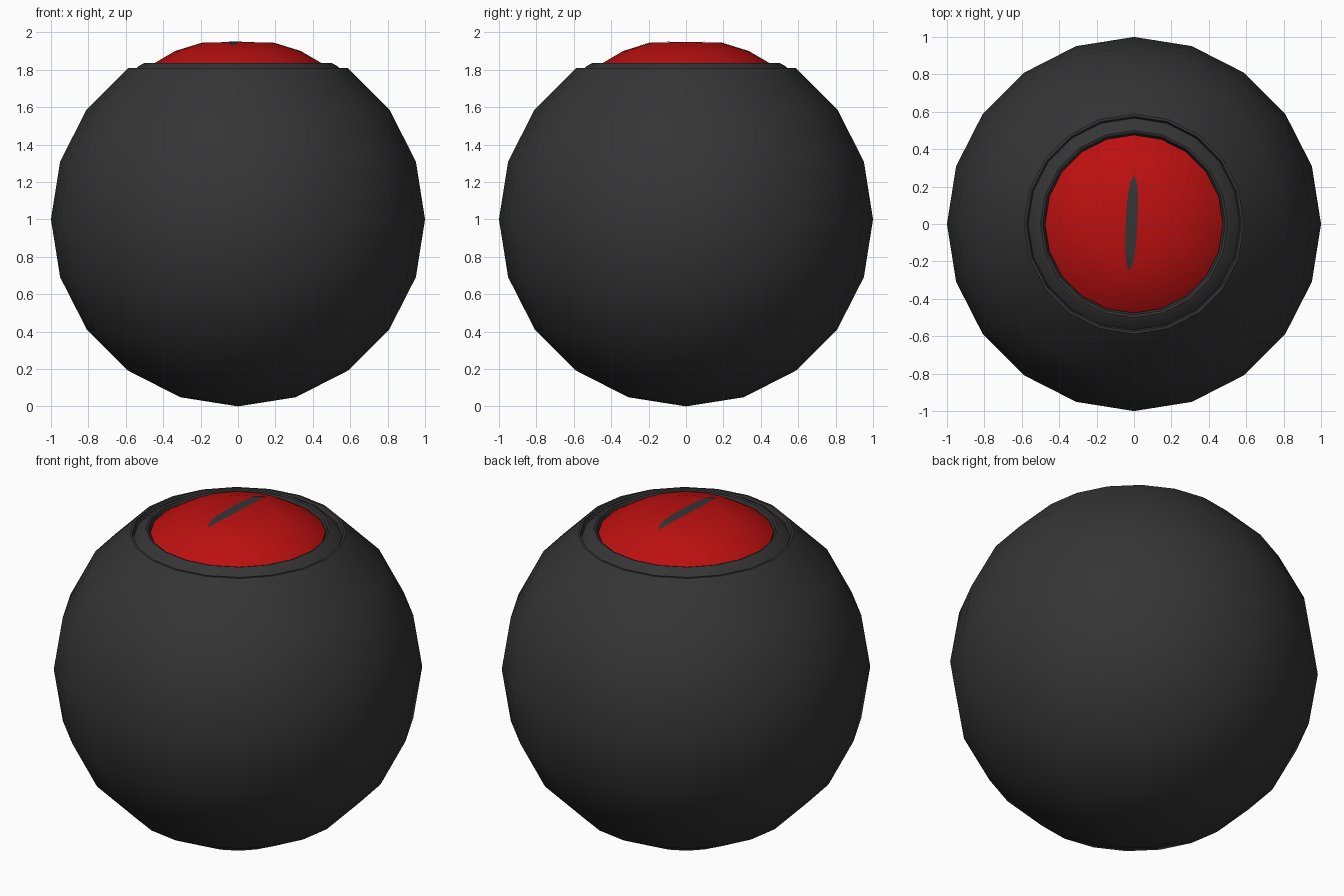
import bpy, bmesh, math

if "Cube" in bpy.data.objects:
    bpy.data.objects.remove(bpy.data.objects["Cube"])

SIDES = 20


def material(name, rgb):
    m = bpy.data.materials.new(name)
    m.diffuse_color = (*rgb, 1)
    m.use_nodes = True
    m.node_tree.nodes["Principled BSDF"].inputs["Base Color"].default_value = m.diffuse_color
    return m


charcoal = material("charcoal", (0.035, 0.035, 0.035))
red = material("red", (0.5, 0.005, 0.005))


def finish(name, bm, mat, angle=30):
    bmesh.ops.remove_doubles(bm, verts=bm.verts, dist=1e-5)
    mesh = bpy.data.meshes.new(name)
    bm.to_mesh(mesh)
    bm.free()
    mesh.materials.append(mat)
    ob = bpy.data.objects.new(name, mesh)
    bpy.context.collection.objects.link(ob)
    bpy.ops.object.select_all(action='DESELECT')
    ob.select_set(True)
    bpy.context.view_layer.objects.active = ob
    bpy.ops.object.shade_smooth_by_angle(angle=math.radians(angle))
    return ob


def lathe(name, profile, mat):
    """Spin (radius, z) points, listed from bottom/outside to top/inside."""
    bm = bmesh.new()
    rings = []
    for r, z in profile:
        n = 1 if r == 0 else SIDES
        rings.append([bm.verts.new((r * math.cos(math.tau * i / SIDES),
                                    r * math.sin(math.tau * i / SIDES), z))
                      for i in range(n)])
    for a, b in zip(rings, rings[1:]):
        for i in range(SIDES):
            j = (i + 1) % SIDES
            quad = [a[i % len(a)], a[j % len(a)], b[j % len(b)], b[i % len(b)]]
            bm.faces.new(list(dict.fromkeys(quad)))
    return finish(name, bm, mat)


# Round body, open at the top with a short wall dropping into the socket
body = [(0, 0)]
body += [(math.sin(math.radians(18 * k)), 1 - math.cos(math.radians(18 * k)))
         for k in range(1, 9)]
body += [(0.575, 1.809), (0.565, 1.775), (0.54, 1.75)]
lathe("body", body, charcoal)

# Raised bevelled ring around the eye
lathe("eye_ring", [(0.57, 1.76), (0.566, 1.785), (0.53, 1.82), (0.5, 1.836),
                   (0.488, 1.832), (0.474, 1.79)], charcoal)

# Domed red eye
dome = [(0.476, 1.812), (0.445, 1.836), (0.336, 1.9), (0.193, 1.944), (0, 1.949)]
lathe("eye", [(0.476, 1.78)] + dome, red)


def dome_height(r):
    for (r1, z1), (r0, z0) in zip(dome, dome[1:]):
        if r >= r0:
            return z0 + (z1 - z0) * (r - r0) / (r1 - r0)
    return dome[-1][1]


# Narrow slit pupil: thin plate following the dome, leaning slightly
bm = bmesh.new()
rows = []
STEPS = 24
for k in range(STEPS + 1):
    t = -1 + 2 * k / STEPS
    y = 0.005 + 0.25 * t
    cx = -0.013 + 0.012 * t
    half = max(0.031 * (1 - abs(t) ** 2.5) ** 0.5, 0.004)
    row = []
    for s in (-1, 0, 1):
        x = cx + s * half
        row.append(bm.verts.new((x, y, dome_height(math.hypot(x, y)) + 0.003)))
    rows.append(row)
for a, b in zip(rows, rows[1:]):
    for i in range(2):
        bm.faces.new((a[i], a[i + 1], b[i + 1], b[i]))
finish("slit_pupil", bm, charcoal)
